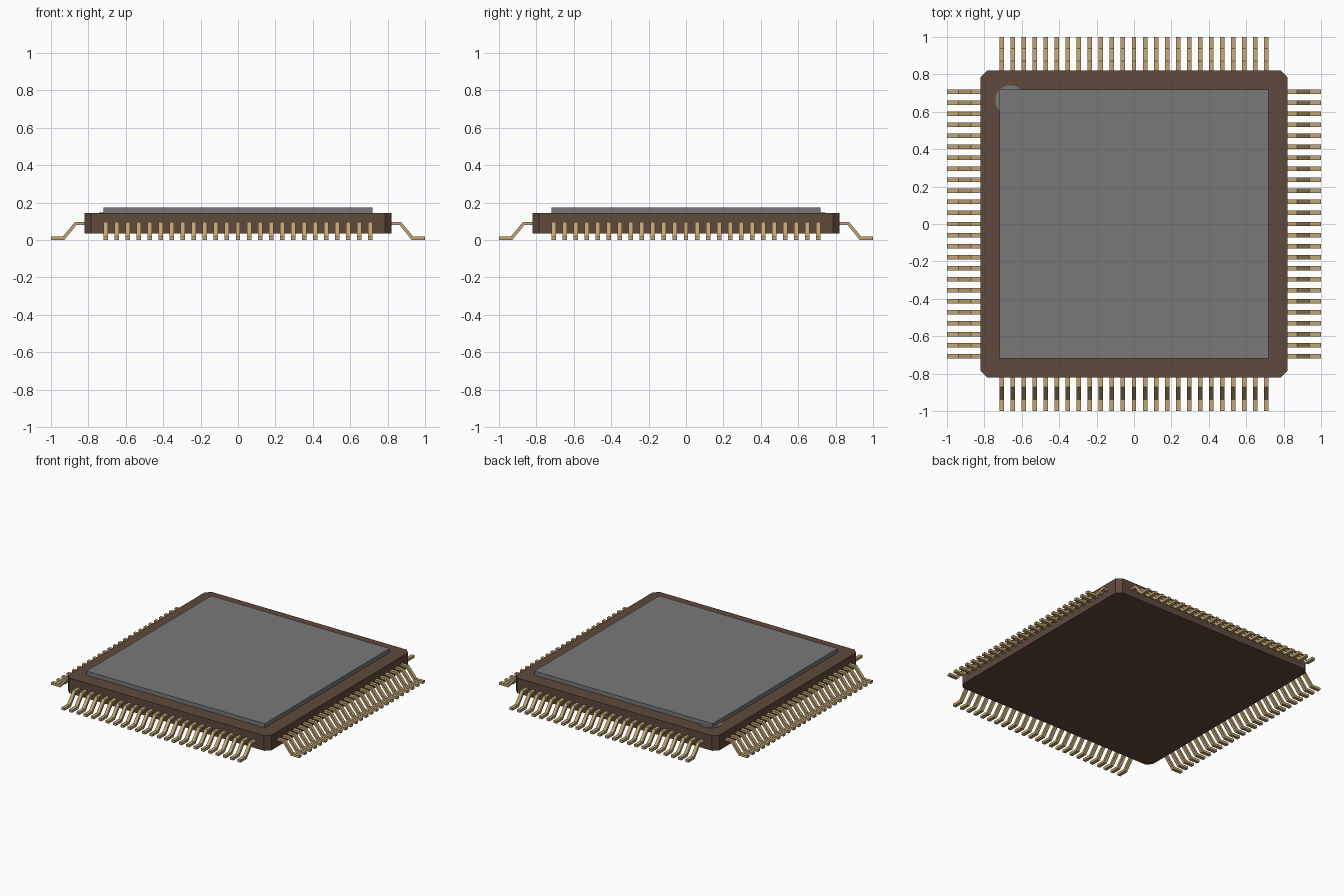
import bpy, bmesh, math
from mathutils import Matrix, Vector

cube = bpy.data.objects.get("Cube")
if cube:
    bpy.data.objects.remove(cube, do_unlink=True)


def material(name, rgb):
    m = bpy.data.materials.new(name)
    m.use_nodes = True
    m.diffuse_color = (*rgb, 1)
    m.node_tree.nodes["Principled BSDF"].inputs["Base Color"].default_value = (*rgb, 1)
    return m


brown = material("brown ceramic", (0.115, 0.066, 0.046))
grey = material("grey metal", (0.19, 0.19, 0.19))
gold = material("pale gold", (0.54, 0.38, 0.17))


def prism(bm, points, offset):
    """Extrude a closed outline along the offset vector."""
    face = bm.faces.new([bm.verts.new(p) for p in points])
    top = bmesh.ops.extrude_face_region(bm, geom=[face])
    verts = [v for v in top["geom"] if isinstance(v, bmesh.types.BMVert)]
    bmesh.ops.translate(bm, vec=Vector(offset), verts=verts)


def finish(bm, name, mat):
    bmesh.ops.recalc_face_normals(bm, faces=bm.faces)
    mesh = bpy.data.meshes.new(name)
    bm.to_mesh(mesh)
    bm.free()
    mesh.materials.append(mat)
    obj = bpy.data.objects.new(name, mesh)
    bpy.context.collection.objects.link(obj)
    return obj


# Package body: square slab with chamfered corners
H, C = 0.82, 0.035
outline = []
for sx, sy in ((1, 1), (-1, 1), (-1, -1), (1, -1)):
    pair = [(sx * H, sy * (H - C), 0.035), (sx * (H - C), sy * H, 0.035)]
    outline += pair if sx * sy > 0 else pair[::-1]
bm = bmesh.new()
prism(bm, outline, (0, 0, 0.11))
finish(bm, "package_body", brown)

# Raised square lid
L = 0.718
bm = bmesh.new()
prism(bm, [(-L, -L, 0.145), (L, -L, 0.145), (L, L, 0.145), (-L, L, 0.145)], (0, 0, 0.03))
finish(bm, "lid", grey)

# Round corner marker, partly under the lid
bm = bmesh.new()
bmesh.ops.create_cone(bm, cap_ends=True, segments=24, radius1=0.08, radius2=0.08, depth=0.004,
                      matrix=Matrix.Translation((-0.662, 0.662, 0.146)))
finish(bm, "corner_marker", grey)

# Gull-wing pins: one bent profile repeated along each of the four sides
PINS, PITCH, WIDTH = 25, 0.059, 0.024
profile = [(0.81, 0.096), (0.872, 0.096), (0.937, 0.018), (1.0, 0.018),
           (1.0, 0.0), (0.929, 0.0), (0.864, 0.08), (0.81, 0.08)]
for side, name in enumerate(("left_pins", "back_pins", "right_pins", "front_pins")):
    bm = bmesh.new()
    for i in range(PINS):
        y = (i - (PINS - 1) / 2) * PITCH - WIDTH / 2
        prism(bm, [(x, y, z) for x, z in profile], (0, WIDTH, 0))
    bmesh.ops.rotate(bm, verts=bm.verts, matrix=Matrix.Rotation(side * math.pi / 2, 3, 'Z'))
    finish(bm, name, gold)
